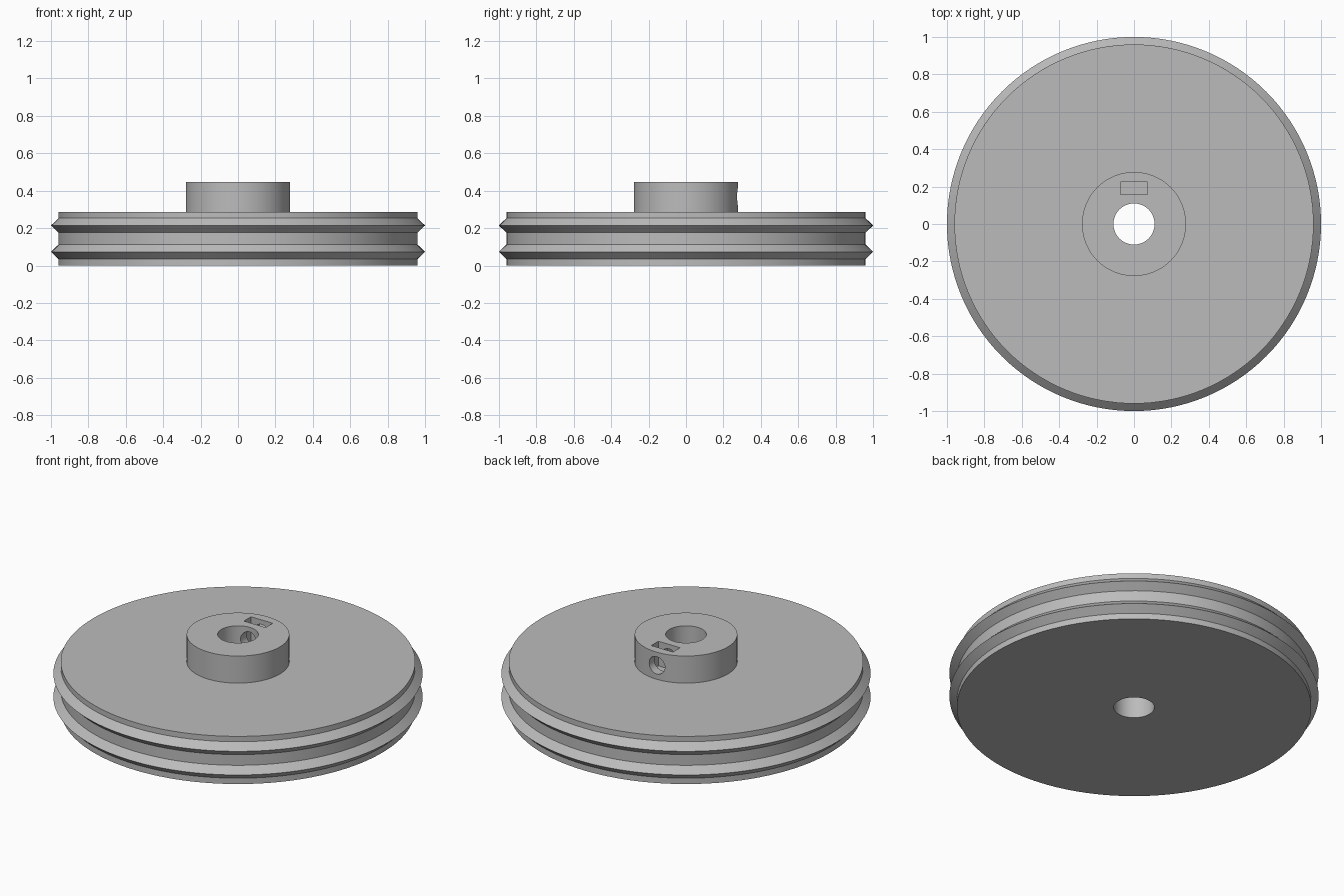
import bpy, bmesh, math
from mathutils import Matrix, Vector

cube = bpy.data.objects.get("Cube")
if cube:
    bpy.data.objects.remove(cube, do_unlink=True)

SEGMENTS = 128
RIM, RIDGE, HUB, BORE = 0.96, 1.0, 0.278, 0.11
DISC_TOP, HUB_TOP = 0.285, 0.447

grey = bpy.data.materials.new("plain grey")
grey.use_nodes = True
color = (0.5, 0.5, 0.5, 1)
grey.diffuse_color = color
grey.node_tree.nodes["Principled BSDF"].inputs["Base Color"].default_value = color


def make_object(name, bm):
    bmesh.ops.recalc_face_normals(bm, faces=bm.faces)
    mesh = bpy.data.meshes.new(name)
    bm.to_mesh(mesh)
    bm.free()
    mesh.materials.append(grey)
    obj = bpy.data.objects.new(name, mesh)
    bpy.context.collection.objects.link(obj)
    return obj


def lathe(name, profile):
    """Revolve a closed (radius, height) outline around z."""
    bm = bmesh.new()
    verts = [bm.verts.new((r, 0, z)) for r, z in profile]
    edges = [bm.edges.new((verts[i - 1], verts[i])) for i in range(len(verts))]
    bmesh.ops.spin(bm, geom=verts + edges, cent=(0, 0, 0), axis=(0, 0, 1),
                   angle=math.tau, steps=SEGMENTS, use_merge=True)
    bmesh.ops.remove_doubles(bm, verts=bm.verts, dist=1e-5)
    return make_object(name, bm)


# Wheel: disc with two pointed ridges, raised hub and through bore
profile = [(BORE, 0), (RIM, 0)]
for mid in (0.073, 0.214):
    profile += [(RIM, mid - 0.038), (RIDGE, mid), (RIM, mid + 0.039)]
profile += [(RIM, DISC_TOP), (HUB, DISC_TOP), (HUB, HUB_TOP), (BORE, HUB_TOP)]
wheel = lathe("grooved_wheel", profile)

# Set screw hole running from the bore out through the back of the hub
bm = bmesh.new()
bmesh.ops.create_cone(bm, cap_ends=True, segments=32, radius1=0.052, radius2=0.052, depth=0.36,
                      matrix=Matrix.Translation((0, 0.2, 0.368)) @ Matrix.Rotation(math.pi / 2, 4, "X"))
screw_cutter = make_object("screw_hole_cutter", bm)

# Nut slot sunk into the hub top
bm = bmesh.new()
low, high = Vector((-0.072, 0.158, 0.3)), Vector((0.072, 0.225, 0.5))
bmesh.ops.create_cube(bm, size=1, matrix=Matrix.Translation((low + high) / 2)
                      @ Matrix.Diagonal((*(high - low), 1)))
slot_cutter = make_object("nut_slot_cutter", bm)

bpy.ops.object.select_all(action="DESELECT")
wheel.select_set(True)
bpy.context.view_layer.objects.active = wheel
for cutter in (screw_cutter, slot_cutter):
    cut = wheel.modifiers.new(cutter.name, "BOOLEAN")
    cut.operation, cut.solver, cut.object = "DIFFERENCE", "EXACT", cutter
    bpy.ops.object.modifier_apply(modifier=cut.name)
    bpy.data.objects.remove(cutter, do_unlink=True)

bpy.ops.object.shade_smooth_by_angle(angle=math.radians(30))
